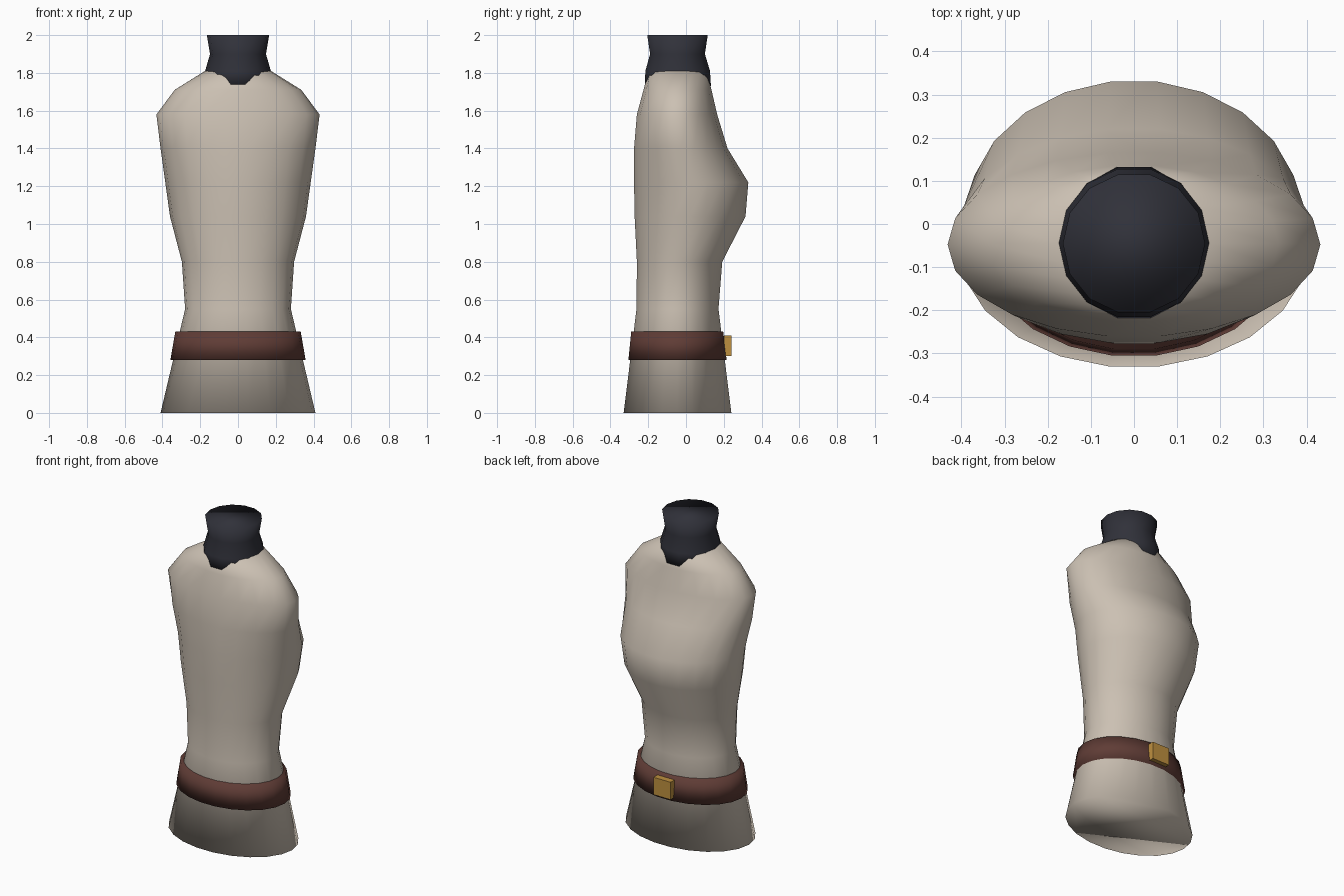
import bpy, bmesh, math

if "Cube" in bpy.data.objects:
    bpy.data.objects.remove(bpy.data.objects["Cube"])


def material(name, rgb):
    m = bpy.data.materials.new(name)
    m.diffuse_color = (*rgb, 1)
    m.use_nodes = True
    m.node_tree.nodes["Principled BSDF"].inputs["Base Color"].default_value = m.diffuse_color
    return m


CLOTH = material("cream cloth", (0.60, 0.53, 0.45))
DARK = material("dark slate", (0.03, 0.031, 0.042))
LEATHER = material("brown leather", (0.115, 0.045, 0.036))
GOLD = material("gold", (0.52, 0.28, 0.05))


def finish(name, bm, mat, smooth):
    bmesh.ops.recalc_face_normals(bm, faces=bm.faces)
    for f in bm.faces:
        f.smooth = smooth
    mesh = bpy.data.meshes.new(name)
    bm.to_mesh(mesh)
    bm.free()
    mesh.materials.append(mat)
    obj = bpy.data.objects.new(name, mesh)
    bpy.context.collection.objects.link(obj)
    return obj


def loft(name, rings, sides, mat):
    """Capped loft through elliptical rings (z, x radius, y min, y max)."""
    bm = bmesh.new()
    flat = math.cos(math.pi / sides)  # flat sides face front and back
    loops = []
    for z, rx, y0, y1 in rings:
        ry, cy = (y1 - y0) / 2 / flat, (y0 + y1) / 2
        loops.append([bm.verts.new((rx * math.cos(a), cy + ry * math.sin(a), z))
                      for a in (2 * math.pi * i / sides for i in range(sides))])
    for low, high in zip(loops, loops[1:]):
        for i in range(sides):
            j = (i + 1) % sides
            bm.faces.new((low[i], low[j], high[j], high[i]))
    bm.faces.new(loops[0][::-1])
    bm.faces.new(loops[-1])
    return finish(name, bm, mat, True)


# Torso: flared hem, narrow waist, full chest, sloped shoulders
loft("torso", [
    (0.00, 0.41, -0.33, 0.24),
    (0.55, 0.28, -0.262, 0.172),
    (0.80, 0.297, -0.26, 0.192),
    (1.04, 0.36, -0.272, 0.315),
    (1.22, 0.385, -0.275, 0.33),
    (1.40, 0.41, -0.275, 0.22),
    (1.58, 0.432, -0.26, 0.165),
    (1.71, 0.335, -0.225, 0.135),
    (1.81, 0.175, -0.20, 0.11),
], 22, CLOTH)

# Neck: pinched collar reaching down into the shoulders
loft("neck", [
    (1.73, 0.176, -0.218, 0.132),
    (1.81, 0.174, -0.215, 0.127),
    (1.90, 0.148, -0.19, 0.10),
    (2.00, 0.165, -0.205, 0.115),
], 14, DARK)

# Belt
loft("belt", [
    (0.28, 0.358, -0.305, 0.215),
    (0.43, 0.332, -0.29, 0.197),
], 22, LEATHER)

# Buckle
bm = bmesh.new()
bmesh.ops.create_cube(bm, size=1)
for v in bm.verts:
    v.co = (v.co.x * 0.12, 0.22 + v.co.y * 0.04, 0.355 + v.co.z * 0.11)
finish("buckle", bm, GOLD, False)
